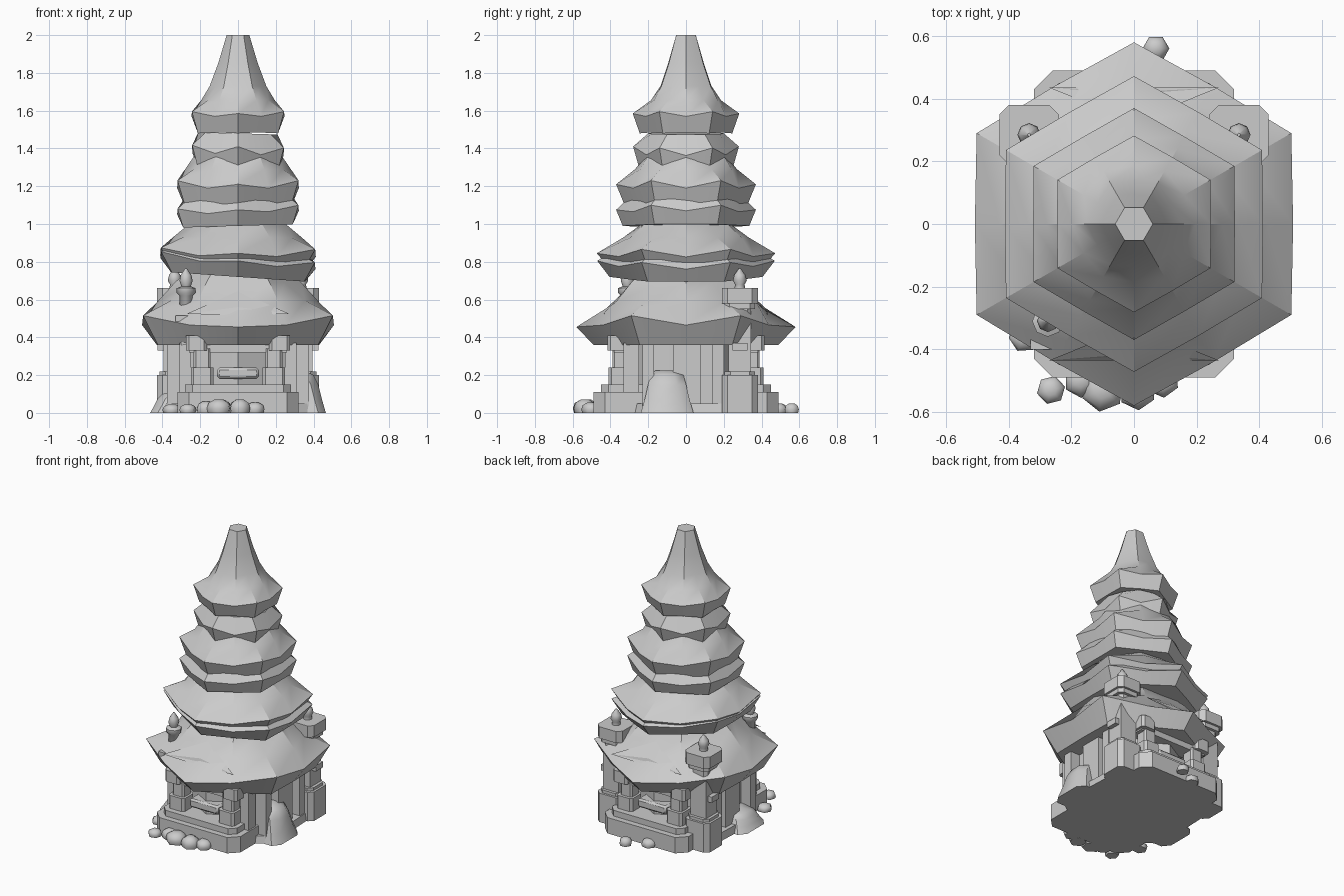
import bpy, bmesh, math, random
from mathutils import Vector

random.seed(3)
stone = bpy.data.materials.new("grey_stone")
stone.diffuse_color = (0.6, 0.6, 0.6, 1)


def finish(name, bm, bevel=0.0, angle=24):
    bmesh.ops.recalc_face_normals(bm, faces=bm.faces[:])
    me = bpy.data.meshes.new(name)
    bm.to_mesh(me)
    bm.free()
    ob = bpy.data.objects.new(name, me)
    bpy.context.collection.objects.link(ob)
    me.materials.append(stone)
    if bevel:
        m = ob.modifiers.new("bevel", 'BEVEL')
        m.width, m.segments = bevel, 1
    bpy.ops.object.select_all(action='DESELECT')
    bpy.context.view_layer.objects.active = ob
    ob.select_set(True)
    bpy.ops.object.shade_smooth_by_angle(angle=math.radians(angle))
    return ob


def loft(name, rings, angle=24):
    """Skin a stack of closed point rings and cap both ends."""
    bm = bmesh.new()
    vs = [[bm.verts.new(p) for p in r] for r in rings]
    n = len(vs[0])
    for a, b in zip(vs, vs[1:]):
        for i in range(n):
            bm.faces.new((a[i], a[(i + 1) % n], b[(i + 1) % n], b[i]))
    bm.faces.new(vs[0][::-1])
    bm.faces.new(vs[-1])
    return finish(name, bm, angle=angle)


def tier(name, profile, tilt=0.0):
    """Six-sided roof: (corner radius, mid-side radius, z, corner lift, extra lift front and back)."""
    rings = []
    for rc, rm, z, lift, end in profile:
        ring = []
        for i in range(12):
            a = math.radians(90 + 30 * i)
            corner = i % 2 == 0
            rad = rc if corner else rm
            h = z + (lift if corner else 0) + (end if i in (0, 6) else 0)
            x, y = rad * math.cos(a), rad * math.sin(a)
            ring.append((x, y, h + tilt * x))
        rings.append(ring)
    return loft(name, rings)


def box(name, x0, x1, y0, y1, z0, z1, bevel=0.0):
    bm = bmesh.new()
    bmesh.ops.create_cube(bm, size=1)
    c = Vector(((x0 + x1) / 2, (y0 + y1) / 2, (z0 + z1) / 2))
    for v in bm.verts:
        v.co = Vector((v.co.x * (x1 - x0), v.co.y * (y1 - y0), v.co.z * (z1 - z0))) + c
    return finish(name, bm, bevel)


def chamfered(name, x, y, hx, hy, cut, z0, z1):
    """Upright block with cut corners."""
    pts = [(hx, hy - cut), (hx - cut, hy), (cut - hx, hy), (-hx, hy - cut),
           (-hx, cut - hy), (cut - hx, -hy), (hx - cut, -hy), (hx, cut - hy)]
    return loft(name, [[(x + a, y + b, z) for a, b in pts] for z in (z0, z1)])


def turned(name, x, y, profile, n=8, spin=0.0, angle=50):
    return loft(name, [[(x + r * math.cos(math.tau * i / n + spin), y + r * math.sin(math.tau * i / n + spin), z)
                        for i in range(n)] for r, z in profile], angle)


# Stacked roofs: straight eaves below, rounded ridges at the middle of each side above
tier("main_roof", [(0.49, 0.43, 0.36, 0.0, 0.0), (0.58, 0.508, 0.465, 0.05, -0.06),
                   (0.41, 0.43, 0.585, 0.01, -0.045), (0.285, 0.335, 0.69, 0.0, 0), (0.24, 0.28, 0.74, 0, 0)])
tier("second_roof_lower", [(0.405, 0.355, 0.72, 0.0, 0.0), (0.47, 0.41, 0.79, 0.035, -0.02),
                           (0.38, 0.36, 0.86, 0, 0)], tilt=-0.07)
tier("second_roof_upper", [(0.40, 0.355, 0.76, 0.0, 0.0), (0.472, 0.412, 0.83, 0.04, -0.025),
                           (0.33, 0.34, 0.93, 0.0, 0), (0.235, 0.255, 1.0, 0, 0)], tilt=-0.01)
tier("third_roof_lower", [(0.335, 0.29, 0.99, 0.0, 0.0), (0.37, 0.322, 1.06, 0.03, -0.015),
                          (0.29, 0.28, 1.15, 0, 0)], tilt=0.03)
tier("third_roof_upper", [(0.325, 0.285, 1.10, 0.0, 0.0), (0.37, 0.322, 1.19, 0.04, -0.02),
                          (0.27, 0.28, 1.29, 0.0, 0), (0.205, 0.225, 1.37, 0, 0)])
tier("fourth_roof", [(0.25, 0.218, 1.315, -0.01, 0.0), (0.28, 0.242, 1.37, 0.04, 0),
                     (0.20, 0.21, 1.48, 0, 0)], tilt=-0.03)
tier("top_roof", [(0.245, 0.21, 1.485, -0.005, 0.0), (0.282, 0.246, 1.57, 0.025, -0.01),
                  (0.185, 0.195, 1.655, 0.0, 0), (0.135, 0.15, 1.73, 0, 0), (0.095, 0.105, 1.85, 0, 0),
                  (0.052, 0.06, 2.0, 0, 0)])

# Front and back dormers over the main eave
for s in (-1, 1):
    bm = bmesh.new()
    p = [bm.verts.new((x, y * s, z)) for x, y, z in
         ((-0.27, 0.435, 0.525), (0.27, 0.435, 0.525), (0, 0.415, 0.56), (0, 0.325, 0.645), (0, 0.43, 0.515))]
    for f in ((0, 4, 2), (4, 1, 2), (0, 2, 3), (2, 1, 3), (0, 3, 1, 4)):
        bm.faces.new([p[i] for i in f])
    finish("dormer", bm, angle=12)

# Hall under the roofs
tier("hall_wall", [(0.35, 0.305, 0.05, 0, 0), (0.35, 0.305, 0.40, 0, 0)])
tier("ground_slab", [(0.45, 0.40, 0.0, 0, 0), (0.44, 0.39, 0.05, 0, 0)])

# Front and back porches
for s in (-1, 1):
    chamfered("porch_step_low", 0, 0.30 * s, 0.32, 0.19, 0.06, 0, 0.11)
    chamfered("porch_step_top", 0, 0.28 * s, 0.28, 0.17, 0.04, 0.11, 0.15)
    box("bench", -0.11, 0.11, min(0.28 * s, 0.38 * s), max(0.28 * s, 0.38 * s), 0.18, 0.24, 0.012)
    box("lintel", -0.26, 0.26, min(0.27 * s, 0.38 * s), max(0.27 * s, 0.38 * s), 0.32, 0.37)
    for m in (-1, 1):
        chamfered("porch_pillar_foot", 0.19 * m, 0.35 * s, 0.06, 0.06, 0.015, 0.15, 0.24)
        chamfered("porch_pillar", 0.19 * m, 0.345 * s, 0.045, 0.045, 0.012, 0.24, 0.34)
        chamfered("porch_capital", 0.22 * m, 0.36 * s, 0.055, 0.055, 0.015, 0.33, 0.41)

# Side doors, corner posts and sloping buttresses
for m in (-1, 1):
    box("side_door", min(0.28 * m, 0.36 * m), max(0.28 * m, 0.36 * m), -0.07, 0.08, 0, 0.37)
    for y in (-0.2, 0.17):
        box("side_post", 0.335 * m - 0.04, 0.335 * m + 0.04, y - 0.03, y + 0.03, 0, 0.37)
    rings = []
    for t, xo, z in ((1.0, 0.465, 0), (0.85, 0.445, 0.07), (0.72, 0.425, 0.15), (0.62, 0.40, 0.2), (0.45, 0.35, 0.225)):
        y0, y1 = -0.10 - 0.14 * t, -0.10 + 0.14 * t
        k = 1 if m > 0 else 0.5
        rings.append([(0.25 * m, y0, z * k), (xo * m - 0.04 * m, y0, z * k), (xo * m, y0 + 0.05, z * k),
                      (xo * m, y1 - 0.05, z * k), (xo * m - 0.04 * m, y1, z * k), (0.25 * m, y1, z * k)])
    loft("buttress", rings, 40)

# Rear corner pylons with lanterns
for m in (-1, 1):
    x, y = 0.335 * m, 0.285
    chamfered("pylon_base", x, y, 0.095, 0.095, 0.03, 0, 0.2)
    chamfered("pylon_shoulder", x, y, 0.08, 0.08, 0.03, 0.2, 0.22)
    box("pylon_shaft", x - 0.06, x + 0.06, y - 0.06, y + 0.06, 0.22, 0.5)
    box("pylon_bracket", x - 0.09, x + 0.09, y - 0.04, y + 0.04, 0.33, 0.37)
    chamfered("lantern_neck", x, y, 0.06, 0.06, 0.02, 0.48, 0.56)
    chamfered("lantern_tray", x, y, 0.08, 0.08, 0.025, 0.55, 0.585)
    chamfered("lantern_box", x, y, 0.095, 0.095, 0.03, 0.58, 0.66)
    turned("lantern_finial", x, y, [(0.03, 0.65), (0.025, 0.68), (0.037, 0.70), (0.03, 0.73), (0.005, 0.765)])

# Front left lamp and its post
turned("lamp_post", -0.275, -0.31, [(0.035, 0.36), (0.035, 0.62), (0.05, 0.635), (0.05, 0.66),
                                    (0.025, 0.67), (0.035, 0.70), (0.028, 0.73), (0.005, 0.765)])
box("lamp_bracket", -0.33, -0.26, -0.40, -0.30, 0.485, 0.515)
for m in (-1, 1):
    box("front_corner_post", 0.28 * m - 0.03, 0.28 * m + 0.03, -0.33, -0.25, 0, 0.37)

# Loose six-sided rocks
for x, y, r, h in ((-0.265, -0.53, 0.046, 0.045), (-0.17, -0.50, 0.055, 0.06), (-0.10, -0.53, 0.07, 0.07),
                   (0.01, -0.535, 0.06, 0.07), (0.09, -0.50, 0.055, 0.055), (-0.35, -0.36, 0.05, 0.045),
                   (0.07, 0.56, 0.043, 0.05), (-0.06, 0.49, 0.05, 0.05)):
    turned("rock", x, y, [(r * 0.9, 0), (r, h * 0.35), (r * 0.85, h * 0.75), (r * 0.4, h)],
           n=6, spin=random.uniform(0, 1), angle=65)
